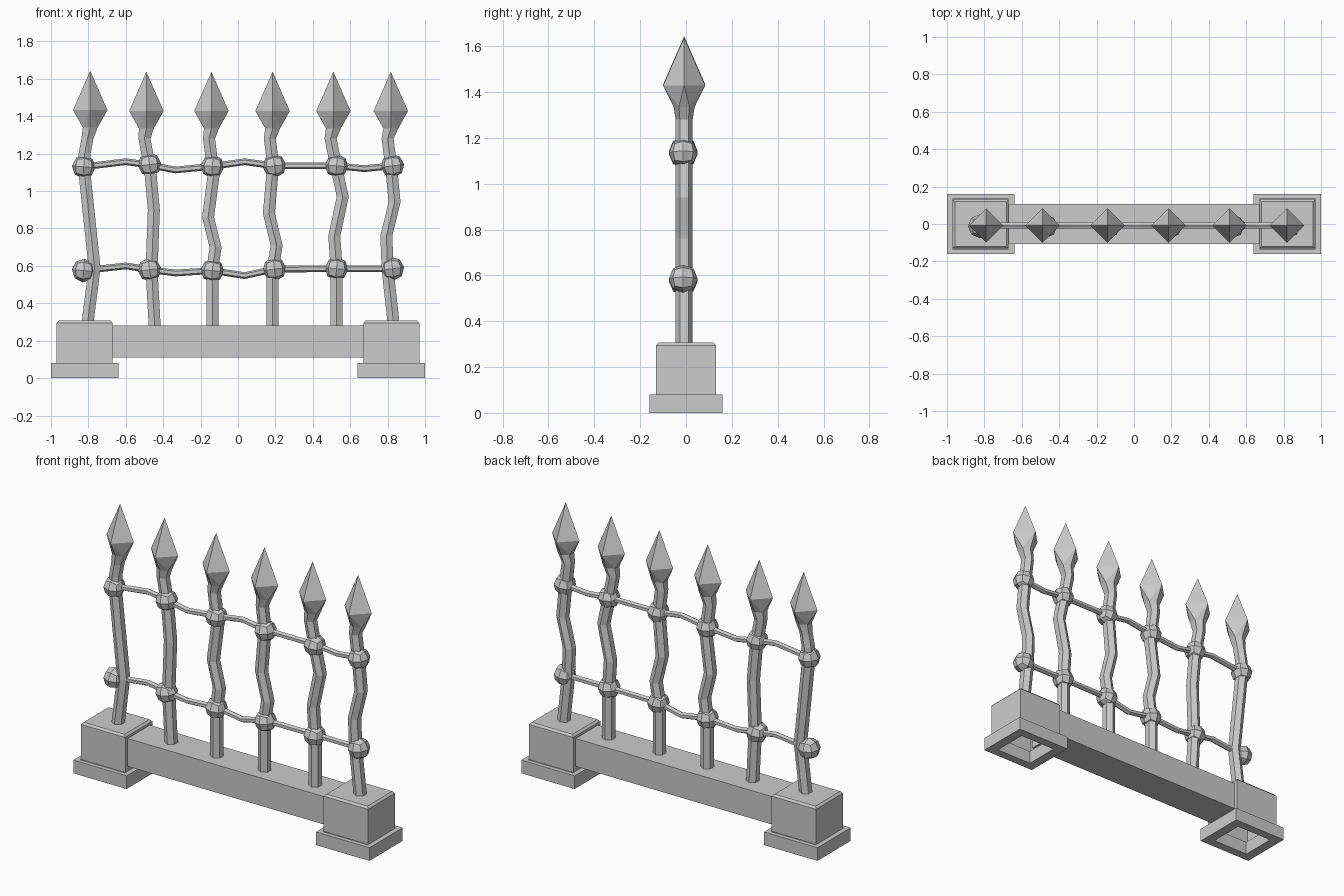
import bpy, bmesh
from math import cos, sin, pi
from mathutils import Vector, Matrix

if "Cube" in bpy.data.objects:
    bpy.data.objects.remove(bpy.data.objects["Cube"])

grey = bpy.data.materials.new("stone_grey")
grey.use_nodes = True
COLOR = (0.6, 0.6, 0.6, 1)
grey.diffuse_color = COLOR
grey.node_tree.nodes["Principled BSDF"].inputs["Base Color"].default_value = COLOR
BAR_Y = -0.008


def finish(bm, name):
    bmesh.ops.recalc_face_normals(bm, faces=bm.faces)
    mesh = bpy.data.meshes.new(name)
    bm.to_mesh(mesh)
    bm.free()
    mesh.materials.append(grey)
    obj = bpy.data.objects.new(name, mesh)
    bpy.context.collection.objects.link(obj)
    return obj


def ring(center, radius, axis, sides=6):
    """Regular ring of points around the x or z axis, one corner facing front."""
    pts = []
    for i in range(sides):
        a = -pi / 2 + 2 * pi * i / sides
        u, v = radius * cos(a), radius * sin(a)
        pts.append(Vector(center) + (Vector((u, v, 0)) if axis == "z" else Vector((0, u, v))))
    return pts


def loft(rings, name, caps=(True, True)):
    """Skin a list of point rings, optionally closing the ends."""
    bm = bmesh.new()
    loops = [[bm.verts.new(p) for p in r] for r in rings]
    n = len(loops[0])
    for a, b in zip(loops, loops[1:]):
        for i in range(n):
            j = (i + 1) % n
            bm.faces.new((a[i], a[j], b[j], b[i]))
    for use, loop in zip(caps, (loops[0], loops[-1])):
        if use:
            bm.faces.new(loop)
    return finish(bm, name)


def square(cx, half, z):
    return [Vector((cx + sx * half, sy * half, z))
            for sx, sy in ((-1, -1), (1, -1), (1, 1), (-1, 1))]


# Hollow pillar blocks on stepped feet, open underneath
for side, cx in (("right", -0.82), ("left", 0.82)):
    loft([square(cx, 0.12, 0.08), square(cx, 0.12, 0), square(cx, 0.18, 0),
          square(cx, 0.18, 0.08), square(cx, 0.15, 0.08)], side + "_foot", (False, False))
    loft([square(cx, 0.15, 0.08), square(cx, 0.15, 0.295),
          square(cx, 0.138, 0.307)], side + "_block", (False, True))
    # Feet and blocks are a little shallower than wide
    for part, depth in (("_foot", 0.16 / 0.18), ("_block", 0.13 / 0.15)):
        bpy.data.objects[side + part].data.transform(Matrix.Diagonal((1, depth, 1, 1)))

# Low beam between the pillars
bm = bmesh.new()
bmesh.ops.create_cube(bm, size=1, matrix=Matrix.Translation((0, 0, 0.195))
                      @ Matrix.Diagonal((1.36, 0.215, 0.17, 1)))
finish(bm, "beam")

# Crooked bars: (x, z) path from base to neck
bars = [
    [(-.805, .29), (-.767, .59), (-.82, 1.09), (-.82, 1.2), (-.805, 1.28), (-.79, 1.34)],
    [(-.445, .27), (-.462, .58), (-.45, .9), (-.47, 1.12), (-.5, 1.28), (-.49, 1.335)],
    [(-.137, .27), (-.137, .58), (-.12, .7), (-.16, .86), (-.13, 1.09), (-.155, 1.28), (-.142, 1.335)],
    [(.185, .27), (.185, .58), (.207, .71), (.165, .88), (.188, 1.14), (.17, 1.28), (.185, 1.335)],
    [(.527, .27), (.527, .58), (.515, .76), (.56, .97), (.525, 1.13), (.495, 1.28), (.51, 1.335)],
    [(.832, .29), (.8, .58), (.793, .76), (.837, .94), (.82, 1.12), (.8, 1.28), (.817, 1.335)],
]
for n, path in enumerate(bars, 1):
    rings = [ring((x, BAR_Y, z), 0.037, "z") for x, z in path[:-1]]
    x, z = path[-1]
    neck = ring((x, BAR_Y, z), 0.046, "z")
    loft(rings + [neck], f"bar_{n}")

    # Four-sided spearhead narrowing down to the six-sided neck
    bm = bmesh.new()
    points = neck + ring((x, BAR_Y, z + 0.093), 0.092, "z", 4)
    points.append(Vector((x, BAR_Y, z + 0.303)))
    for p in points:
        bm.verts.new(p)
    bmesh.ops.convex_hull(bm, input=bm.verts)
    finish(bm, f"spearhead_{n}")

# Wavy rails and the faceted knobs where they cross the bars
knob_x = (-.825, -.473, -.137, .195, .527, .826)
rails = {
    "upper": [(-.825, 1.13), (-.6, 1.157), (-.49, 1.142), (-.335, 1.113), (-.137, 1.132),
              (.035, 1.157), (.195, 1.135), (.527, 1.135), (.675, 1.12), (.826, 1.135)],
    "lower": [(-.825, .575), (-.6, .6), (-.473, .58), (-.335, .562), (-.137, .575),
              (.035, .548), (.195, .583), (.527, .585), (.826, .585)],
}
for level, path in rails.items():
    loft([ring((x, BAR_Y, z), 0.018, "x") for x, z in path], level + "_rail")
    for n, x in enumerate(knob_x, 1):
        z = min(path, key=lambda p: abs(p[0] - x))[1]
        bm = bmesh.new()
        bmesh.ops.create_cube(bm, size=1)
        bmesh.ops.subdivide_edges(bm, edges=bm.edges, cuts=1, use_grid_fill=True)
        for v in bm.verts:
            v.co = v.co.normalized() * 0.063
        tilt = Matrix.Rotation((-0.12, 0.08)[n % 2], 4, "Y")
        bm.transform(Matrix.Translation((x, BAR_Y - 0.004, z)) @ tilt)
        finish(bm, f"{level}_knob_{n}")
